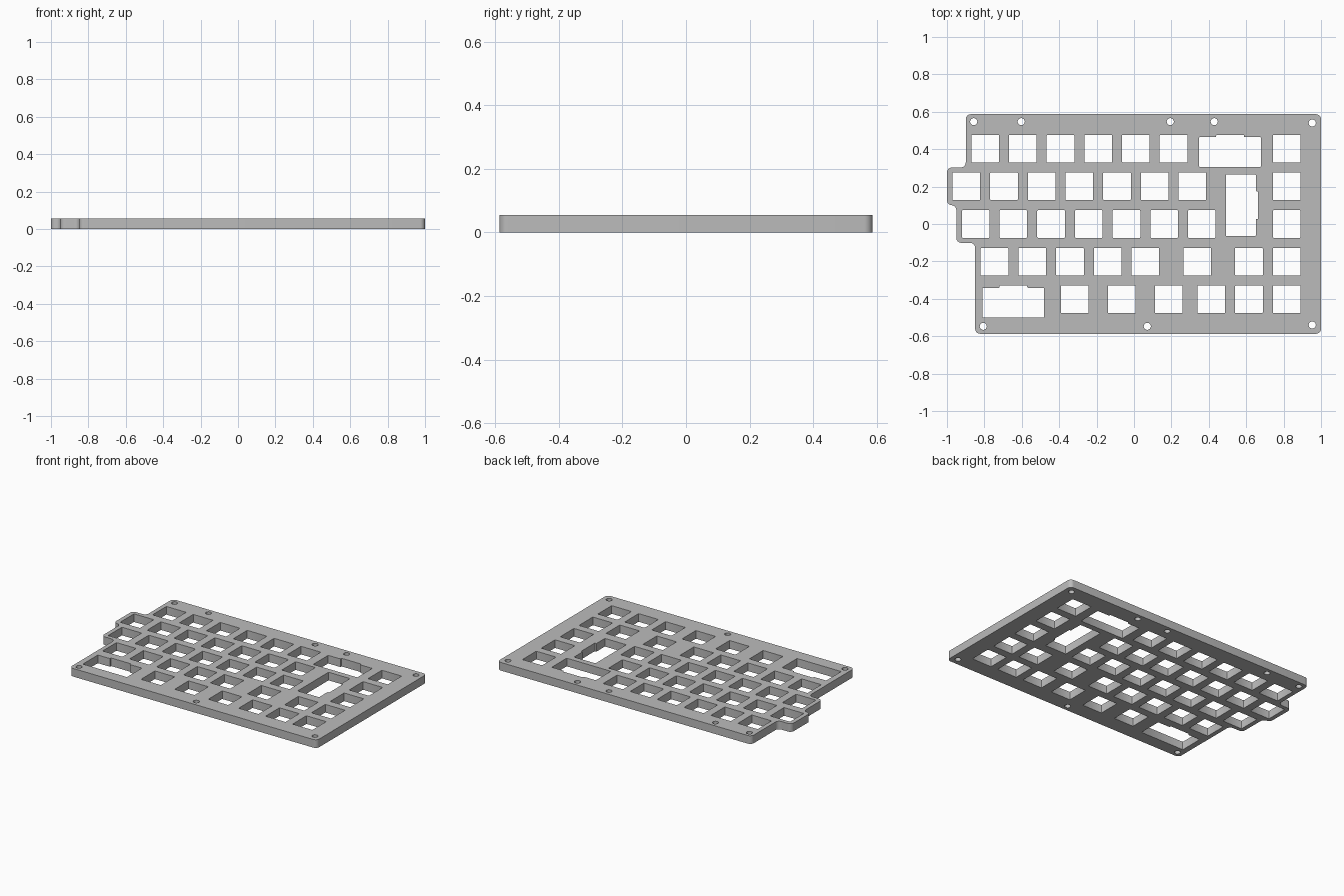
import bpy, bmesh
from math import cos, sin, pi, radians
from mathutils import Vector

cube = bpy.data.objects.get("Cube")
if cube:
    bpy.data.objects.remove(cube, do_unlink=True)

U = 0.2015          # key pitch
KEY = 0.074         # half width of a switch opening
THICK = 0.055
RIGHT_COL = 0.816   # x of the rightmost key column

curve = bpy.data.curves.new("plate_profile", "CURVE")
curve.dimensions = "2D"
curve.fill_mode = "BOTH"
curve.extrude = THICK / 2


def add_loop(points):
    spline = curve.splines.new("POLY")
    spline.points.add(len(points) - 1)
    for p, (x, y) in zip(spline.points, points):
        p.co = (x, y, 0, 1)
    spline.use_cyclic_u = True


def rounded(corners, radius, steps):
    """Replace every corner, convex or concave, with a circular arc."""
    out = []
    n = len(corners)
    for i in range(n):
        c = Vector(corners[i])
        a = (Vector(corners[i - 1]) - c).normalized() * radius
        b = (Vector(corners[(i + 1) % n]) - c).normalized() * radius
        centre = c + a + b
        for k in range(steps + 1):
            t = k / steps * pi / 2
            out.append(centre - b * cos(t) - a * sin(t))
    return out


def key_hole(x, y):
    add_loop(rounded([(x - KEY, y - KEY), (x + KEY, y - KEY),
                      (x + KEY, y + KEY), (x - KEY, y + KEY)], 0.004, 2))


def wide_hole(x, y, turned=False):
    """Long key opening with a shallow switch notch on one side."""
    w, top, low = 0.165, 0.062, -0.098
    pts = [(-w, low), (w, low), (w, top), (KEY, top),
           (KEY, KEY), (-KEY, KEY), (-KEY, top), (-w, top)]
    if turned:
        pts = [(b, -a) for a, b in pts]
    add_loop(rounded([(x + a, y + b) for a, b in pts], 0.004, 2))


# Stepped outer outline
left = [RIGHT_COL - k * U - 0.1035 for k in (8, 8.5, 8.25, 7.75)]
top, step = 0.587, U / 2
outline = [(1, -top), (1, top), (left[0], top), (left[0], 3 * step),
           (-1, 3 * step), (-1, step), (left[2], step), (left[2], -step),
           (left[3], -step), (left[3], -top)]
add_loop(rounded(outline, 0.027, 8))

# Switch openings, as key units counted left from the last column
rows = [
    [0] + [3 + i for i in range(6)],
    [0] + [2.5 + i for i in range(7)],
    [0] + [2.25 + i for i in range(7)],
    [0, 1, 2.375] + [3.75 + i for i in range(5)],
    [0, 1, 2, 3.125, 4.375, 5.625],
]
for r, row in enumerate(rows):
    for k in row:
        key_hole(RIGHT_COL - k * U, (2 - r) * U)

# Long key openings
wide_hole(RIGHT_COL - 1.5 * U, 2 * U)
wide_hole(RIGHT_COL - 7.25 * U, -2 * U)
wide_hole(RIGHT_COL - 1.125 * U, U / 2, turned=True)

# Screw holes
screws = [(x, 0.547) for x in (-0.857, -0.603, 0.194, 0.429)]
screws += [(x, -0.547) for x in (-0.806, 0.071)]
screws += [(0.953, 0.54), (0.953, -0.54)]
for x, y in screws:
    add_loop([(x + 0.019 * cos(radians(a)), y + 0.019 * sin(radians(a)))
              for a in range(0, 360, 15)])

# Turn the filled profile into a solid mesh
helper = bpy.data.objects.new("profile_helper", curve)
bpy.context.collection.objects.link(helper)
bpy.context.view_layer.update()
deps = bpy.context.evaluated_depsgraph_get()
mesh = bpy.data.meshes.new_from_object(helper.evaluated_get(deps))
bpy.data.objects.remove(helper, do_unlink=True)

bm = bmesh.new()
bm.from_mesh(mesh)
bmesh.ops.remove_doubles(bm, verts=bm.verts, dist=0.0001)
bmesh.ops.recalc_face_normals(bm, faces=bm.faces)
bmesh.ops.translate(bm, verts=bm.verts, vec=(0, 0, THICK / 2))
bm.to_mesh(mesh)
bm.free()

# Grey finish
grey = bpy.data.materials.new("plate_grey")
grey.use_nodes = True
colour = (0.5, 0.5, 0.5, 1)
grey.diffuse_color = colour
grey.node_tree.nodes["Principled BSDF"].inputs["Base Color"].default_value = colour
mesh.materials.clear()
mesh.materials.append(grey)

mesh.name = "switch_plate"
plate = bpy.data.objects.new("switch_plate", mesh)
bpy.context.collection.objects.link(plate)
bpy.context.view_layer.objects.active = plate
plate.select_set(True)
bpy.ops.object.shade_smooth_by_angle(angle=radians(30))
